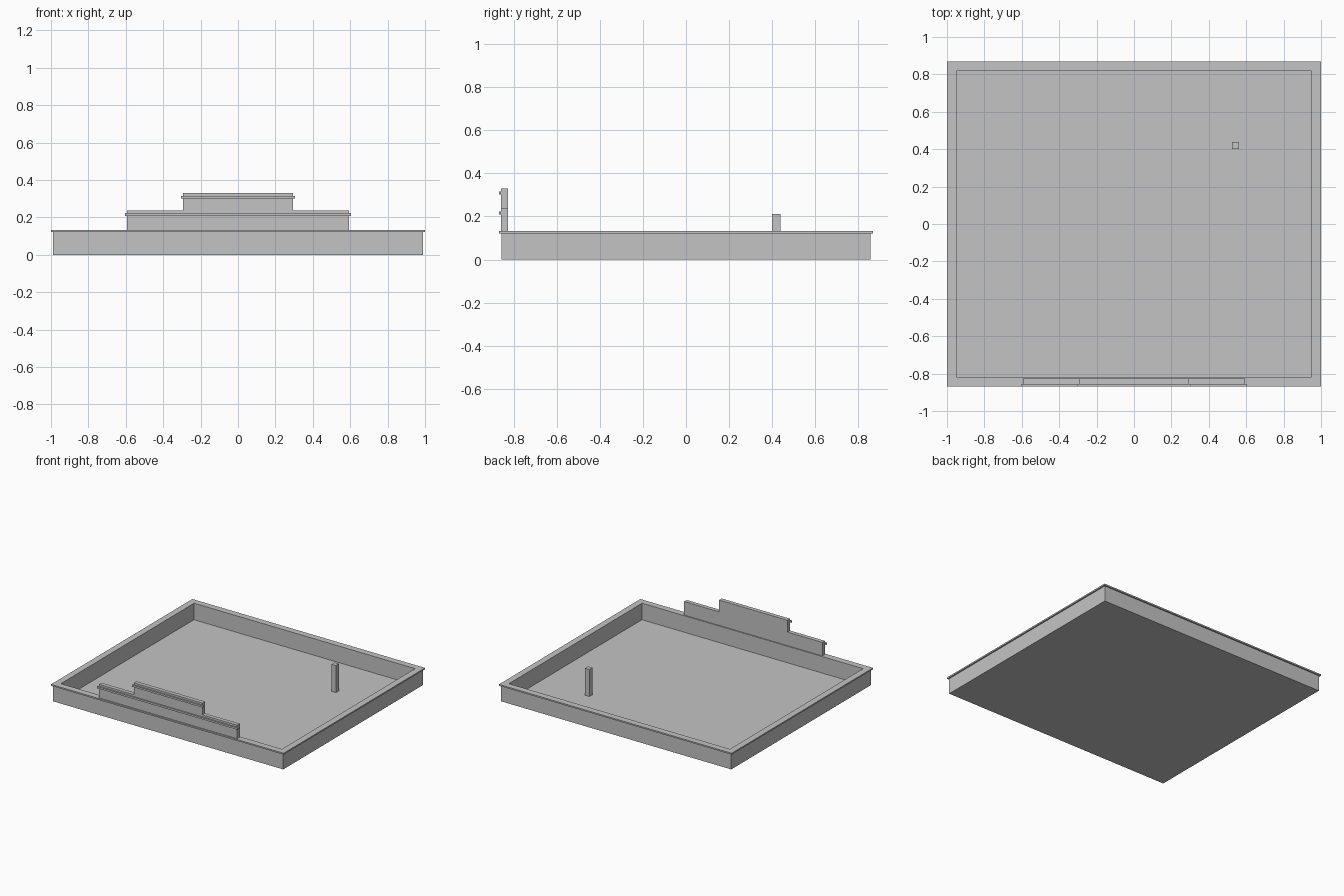
import bpy
import bmesh

cube = bpy.data.objects.get("Cube")
if cube:
    bpy.data.objects.remove(cube, do_unlink=True)

# One plain grey for everything
GREY = (0.55, 0.55, 0.55, 1)
grey = bpy.data.materials.new("plain grey")
grey.use_nodes = True
grey.diffuse_color = GREY
grey.node_tree.nodes["Principled BSDF"].inputs["Base Color"].default_value = GREY


def finish(name, bm):
    bmesh.ops.recalc_face_normals(bm, faces=bm.faces)
    mesh = bpy.data.meshes.new(name)
    bm.to_mesh(mesh)
    bm.free()
    mesh.materials.append(grey)
    obj = bpy.data.objects.new(name, mesh)
    bpy.context.collection.objects.link(obj)
    return obj


def box(name, x, y, z):
    """Box from (low, high) ranges."""
    bm = bmesh.new()
    bmesh.ops.create_cube(bm, size=1)
    for v in bm.verts:
        v.co = [r[0] if c < 0 else r[1] for c, r in zip(v.co, (x, y, z))]
    return finish(name, bm)


def sweep_rectangle(name, section, closed, capped=False):
    """Sweep an (inset, z) section round the rectangular outline."""
    bm = bmesh.new()
    rings = []
    for inset, z in section:
        hx, hy = HALF_X - inset, HALF_Y - inset
        rings.append([bm.verts.new((sx * hx, sy * hy, z))
                      for sx, sy in ((-1, -1), (1, -1), (1, 1), (-1, 1))])
    pairs = list(zip(rings, rings[1:]))
    if closed:
        pairs.append((rings[-1], rings[0]))
    for a, b in pairs:
        for i in range(4):
            j = (i + 1) % 4
            bm.faces.new((a[i], a[j], b[j], b[i]))
    if capped:
        bm.faces.new(rings[0])
        bm.faces.new(rings[-1])
    return finish(name, bm)


HALF_X, HALF_Y = 1.0, 0.868
LIP, WALL_TOP, COPING_TOP, FLOOR = 0.011, 0.122, 0.133, 0.002
INNER = 0.046

# Shallow tray: outer walls, inner walls and floor
sweep_rectangle("parapet_tray",
                [(LIP, 0), (LIP, WALL_TOP), (INNER, WALL_TOP), (INNER, FLOOR)],
                closed=False, capped=True)

# Thin overhanging coping on the walls
sweep_rectangle("coping",
                [(0, WALL_TOP), (0, COPING_TOP), (0.05, COPING_TOP), (0.05, WALL_TOP)],
                closed=True)

# Stepped front panel, extruded from a mirrored profile
FRONT, BACK = -0.858, -0.826
LOW_X, LOW_TOP, HIGH_X, HIGH_TOP = 0.594, 0.238, 0.294, 0.33
half = [(LOW_X, COPING_TOP), (LOW_X, LOW_TOP), (HIGH_X, LOW_TOP), (HIGH_X, HIGH_TOP)]
profile = half + [(-x, z) for x, z in reversed(half)]
bm = bmesh.new()
face = bm.faces.new([bm.verts.new((x, FRONT, z)) for x, z in profile])
ext = bmesh.ops.extrude_face_region(bm, geom=[face], use_keep_orig=True)
moved = [g for g in ext["geom"] if isinstance(g, bmesh.types.BMVert)]
bmesh.ops.translate(bm, verts=moved, vec=(0, BACK - FRONT, 0))
finish("stepped_panel", bm)

# Trim strips near the top of each step
for name, hx, top in (("lower_trim", LOW_X, LOW_TOP), ("upper_trim", HIGH_X, HIGH_TOP)):
    box(name, (-hx - LIP, hx + LIP), (-HALF_Y, FRONT), (top - 0.029, top - 0.015))

# Square post standing on the floor
box("roof_post", (0.523, 0.561), (0.4, 0.438), (FLOOR, 0.212))
